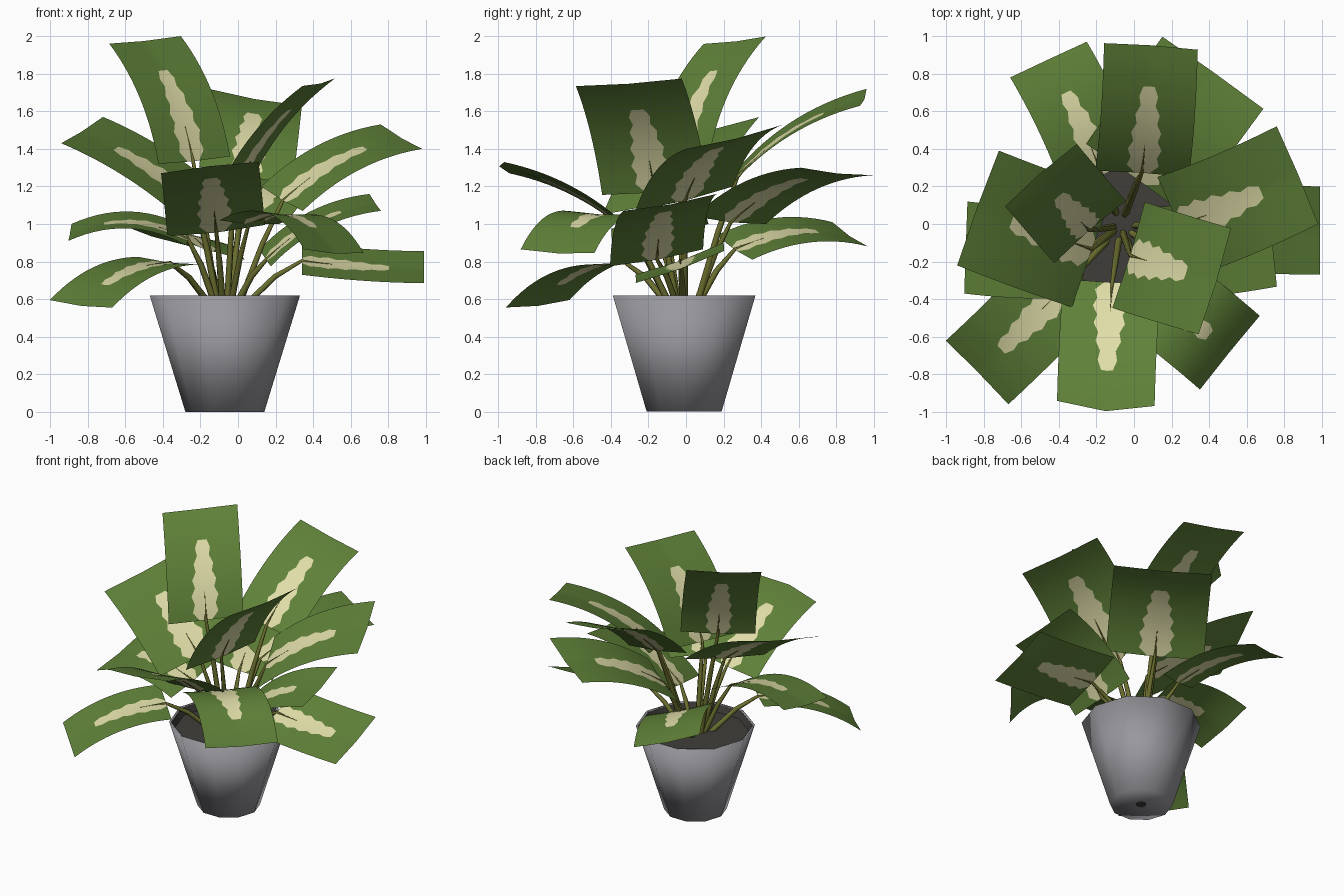
import bpy, bmesh, math
from mathutils import Vector

if "Cube" in bpy.data.objects:
    bpy.data.objects.remove(bpy.data.objects["Cube"])

def material(name, rgb):
    m = bpy.data.materials.new(name)
    m.diffuse_color = (*rgb, 1)
    m.use_nodes = True
    m.node_tree.nodes["Principled BSDF"].inputs["Base Color"].default_value = m.diffuse_color
    return m

GREEN = material("leaf green", (0.115, 0.22, 0.04))
CREAM = material("leaf cream", (0.74, 0.72, 0.39))
STEM = material("stem olive", (0.145, 0.155, 0.027))
GREY = material("pot grey", (0.31, 0.31, 0.335))
SOIL = material("dark soil", (0.05, 0.048, 0.042))
CENTRE = Vector((-0.07, -0.01, 0))

def finish(name, bm, mats, angle):
    me = bpy.data.meshes.new(name)
    bm.to_mesh(me)
    bm.free()
    ob = bpy.data.objects.new(name, me)
    bpy.context.collection.objects.link(ob)
    for m in mats:
        me.materials.append(m)
    bpy.context.view_layer.objects.active = ob
    ob.select_set(True)
    bpy.ops.object.shade_smooth_by_angle(angle=math.radians(angle))
    ob.select_set(False)

def lathe(name, profile, mat, angle=40, sides=10):
    """Revolve (radius, height) points around the pot axis."""
    bm = bmesh.new()
    vs = [bm.verts.new((CENTRE.x + r, CENTRE.y, z)) for r, z in profile]
    es = [bm.edges.new(p) for p in zip(vs, vs[1:])]
    bmesh.ops.spin(bm, geom=vs + es, cent=CENTRE, axis=(0, 0, 1),
                   angle=2 * math.pi, steps=sides)
    bmesh.ops.remove_doubles(bm, verts=bm.verts, dist=1e-4)
    bmesh.ops.recalc_face_normals(bm, faces=bm.faces)
    finish(name, bm, [mat], angle)

# Ten-sided pot with rounded shading, soil lining and drain hole
lathe("pot", [(0, 0.004), (0.21, 0), (0.40, 0.62), (0.388, 0.618), (0.362, 0.54), (0, 0.54)], GREY, 180)
lathe("soil", [(0, 0.575), (0.366, 0.567), (0.384, 0.617), (0.386, 0.616), (0.36, 0.55), (0, 0.55)], SOIL)
lathe("drain_hole", [(0, 0), (0.035, 0), (0.035, 0.006), (0, 0.006)], SOIL)

# Half widths of the cream patch, from the leaf base upwards
PATCH = [0.08, 0.17, 0.14, 0.18, 0.13, 0.16, 0.11, 0.13, 0.08, 0.10, 0.06]
ROWS = 14

def leaf(name, tip, heading, length, base_z, width, tilt, arch=0.06, point_out=0.0):
    """Arched oblong leaf; tilt is how much higher its left edge is."""
    tip, a = Vector(tip), math.radians(heading)
    ahead = Vector((math.cos(a), math.sin(a), 0))
    left = Vector((-ahead.y, ahead.x, 0)) * width + Vector((0, 0, tilt))
    base = tip - ahead * length
    base.z = base_z
    along = (tip - base).normalized()
    normal = along.cross(left).normalized()

    def point(u, v):
        ridge = 1 - abs(2 * u)
        return (base.lerp(tip, v) + left * u + along * point_out * ridge * v
                + normal * (4 * arch * v * (1 - v) - 0.012 * ridge))

    bm = bmesh.new()
    grid = []
    for r in range(ROWS + 1):
        w = PATCH[min(r, len(PATCH) - 1)]
        grid.append([bm.verts.new(point(u, r / ROWS))
                     for u in (-0.5, -0.25, -w, 0, w, 0.25, 0.5)])
    for r in range(ROWS):
        for c in range(6):
            f = bm.faces.new((grid[r][c], grid[r + 1][c], grid[r + 1][c + 1], grid[r][c + 1]))
            # cream along the midrib, over most of the length
            f.material_index = int(c in (2, 3) and r < len(PATCH) - 1)
            f.normal_update()
            if f.normal.dot(normal) < 0:
                f.normal_flip()
    finish("leaf_" + name, bm, [GREEN, CREAM], 60)

    # Stem from the soil, thinning out along the leaf's midrib
    end = point(0, 0)
    root = CENTRE + Vector((end.x - CENTRE.x, end.y - CENTRE.y, 0)) * 0.22 + Vector((0, 0, 0.55))
    mid = root.lerp(end, 0.55) + Vector((0, 0, 0.03))
    cu = bpy.data.curves.new("stem_" + name, "CURVE")
    cu.dimensions = "3D"
    cu.bevel_depth = 0.017
    cu.bevel_resolution = 1
    sp = cu.splines.new("POLY")
    path = [(root, 1.1), (mid, 0.95), (end, 0.6), (point(0, 0.08), 0.3), (point(0, 0.25), 0.1)]
    sp.points.add(len(path) - 1)
    for sp_pt, (p, rad) in zip(sp.points, path):
        sp_pt.co = (*p, 1)
        sp_pt.radius = rad
    cu.materials.append(STEM)
    bpy.context.collection.objects.link(bpy.data.objects.new("stem_" + name, cu))

# Upper tier: tip, heading, reach, base height, width, tilt
leaf("top", (-0.495, 0.26, 1.98), 131, 0.40, 1.34, 0.505, -0.04)
leaf("upper_back", (0.09, 0.945, 1.675), 86, 0.68, 1.26, 0.50, 0.09)
leaf("upper_right", (0.43, -0.305, 1.755), -17, 0.48, 1.175, 0.59, 0.04, 0.05)
# Middle tier
leaf("mid_right", (0.87, 0.26, 1.465), 23, 0.69, 1.135, 0.565, 0.13)
leaf("mid_left", (-0.83, 0.085, 1.50), 160, 0.65, 1.12, 0.65, -0.14, 0.03)
leaf("mid_front", (-0.15, -0.955, 1.30), 267, 0.65, 0.965, 0.52, 0.06, 0.05, 0.04)
leaf("mid_back", (0.42, 0.805, 1.28), 54.5, 0.70, 1.02, 0.66, -0.04)
# Lower tier
leaf("low_right", (0.73, -0.085, 1.115), 7, 0.59, 0.82, 0.50, 0.09)
leaf("lowest_right", (0.99, -0.035, 0.77), 0, 0.65, 0.815, 0.47, 0.17, -0.01)
leaf("low_back", (-0.455, 0.875, 0.945), 115, 0.68, 0.875, 0.45, 0.13)
leaf("low_left", (-0.895, -0.125, 0.955), 178, 0.63, 0.93, 0.49, -0.09, 0.08)
leaf("low_front_left", (-0.835, -0.79, 0.575), 224.5, 0.66, 0.805, 0.475, -0.04)
leaf("low_front_right", (0.51, -0.685, 0.855), -39, 0.58, 1.01, 0.505, -0.02, 0.12)
